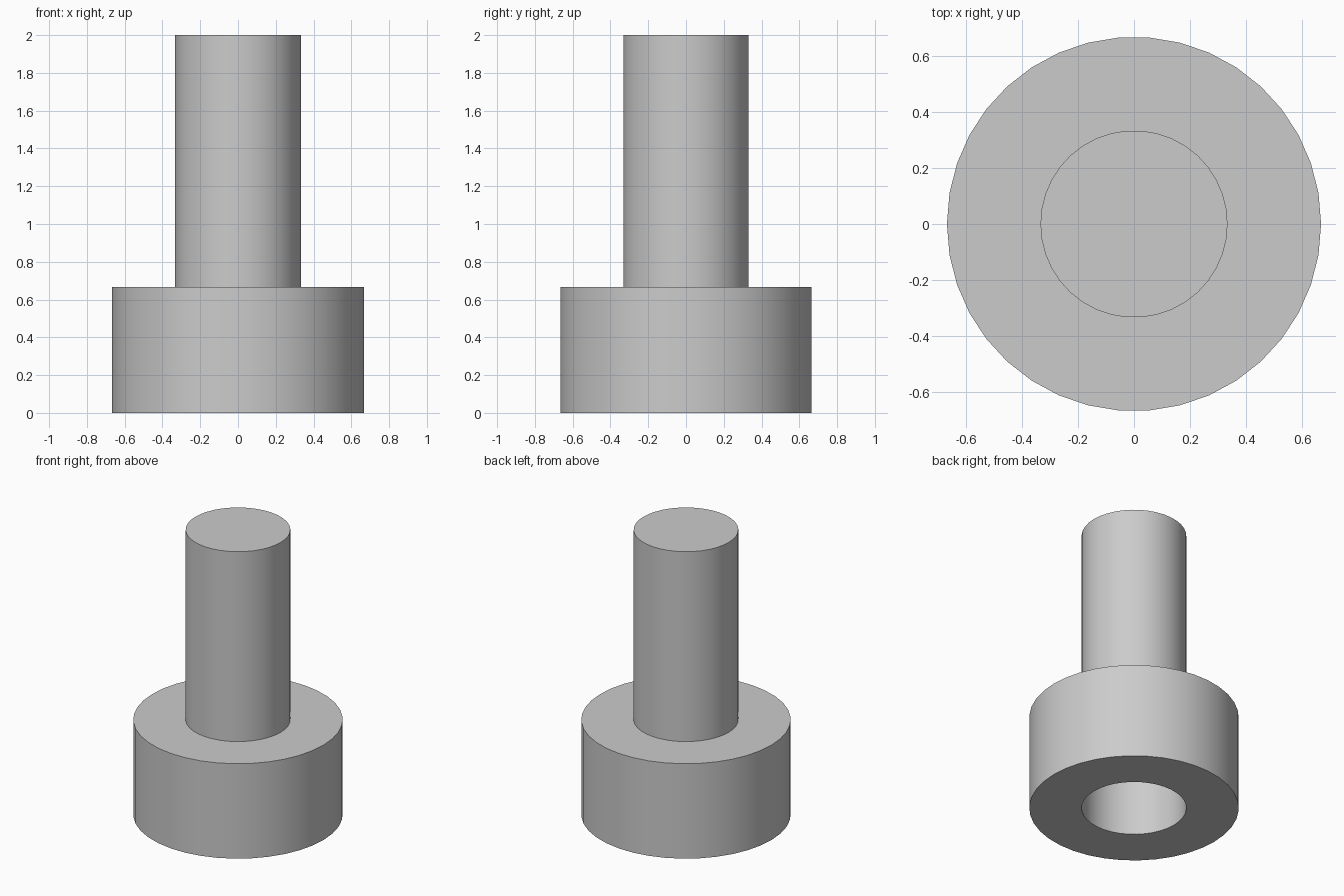
import bpy
import bmesh
import math

cube = bpy.data.objects.get("Cube")
if cube:
    bpy.data.objects.remove(cube, do_unlink=True)

SIDES = 38
HEAD_R, SHAFT_R = 2 / 3, 1 / 3
HEAD_TOP, TOTAL = 2 / 3, 2.0

grey = bpy.data.materials.new("plain grey")
grey.use_nodes = True
colour = (0.6, 0.6, 0.6, 1)
grey.diffuse_color = colour
grey.node_tree.nodes["Principled BSDF"].inputs["Base Color"].default_value = colour


def ring(bm, r, z):
    step = 2 * math.pi / SIDES
    return [bm.verts.new((r * math.cos(i * step), r * math.sin(i * step), z))
            for i in range(SIDES)]


def lathe(name, profile, closed):
    """Turn (radius, height) points around z; cap the ends if not closed."""
    bm = bmesh.new()
    rings = [ring(bm, r, z) for r, z in profile]
    pairs = list(zip(rings, rings[1:]))
    if closed:
        pairs.append((rings[-1], rings[0]))
    else:
        bm.faces.new(rings[0])
        bm.faces.new(rings[-1])
    for a, b in pairs:
        for i in range(SIDES):
            j = (i + 1) % SIDES
            bm.faces.new((a[i], a[j], b[j], b[i]))
    bmesh.ops.recalc_face_normals(bm, faces=bm.faces)
    mesh = bpy.data.meshes.new(name)
    bm.to_mesh(mesh)
    bm.free()
    mesh.materials.append(grey)
    obj = bpy.data.objects.new(name, mesh)
    bpy.context.collection.objects.link(obj)
    bpy.ops.object.select_all(action="DESELECT")
    obj.select_set(True)
    bpy.context.view_layer.objects.active = obj
    bpy.ops.object.shade_smooth_by_angle(angle=math.radians(30))
    return obj


# Wide collar with a round socket through it
lathe("collar", [(SHAFT_R, 0), (HEAD_R, 0), (HEAD_R, HEAD_TOP), (SHAFT_R, HEAD_TOP)], True)

# Solid shaft standing on the collar and closing the socket
lathe("shaft", [(SHAFT_R, HEAD_TOP), (SHAFT_R, TOTAL)], False)
